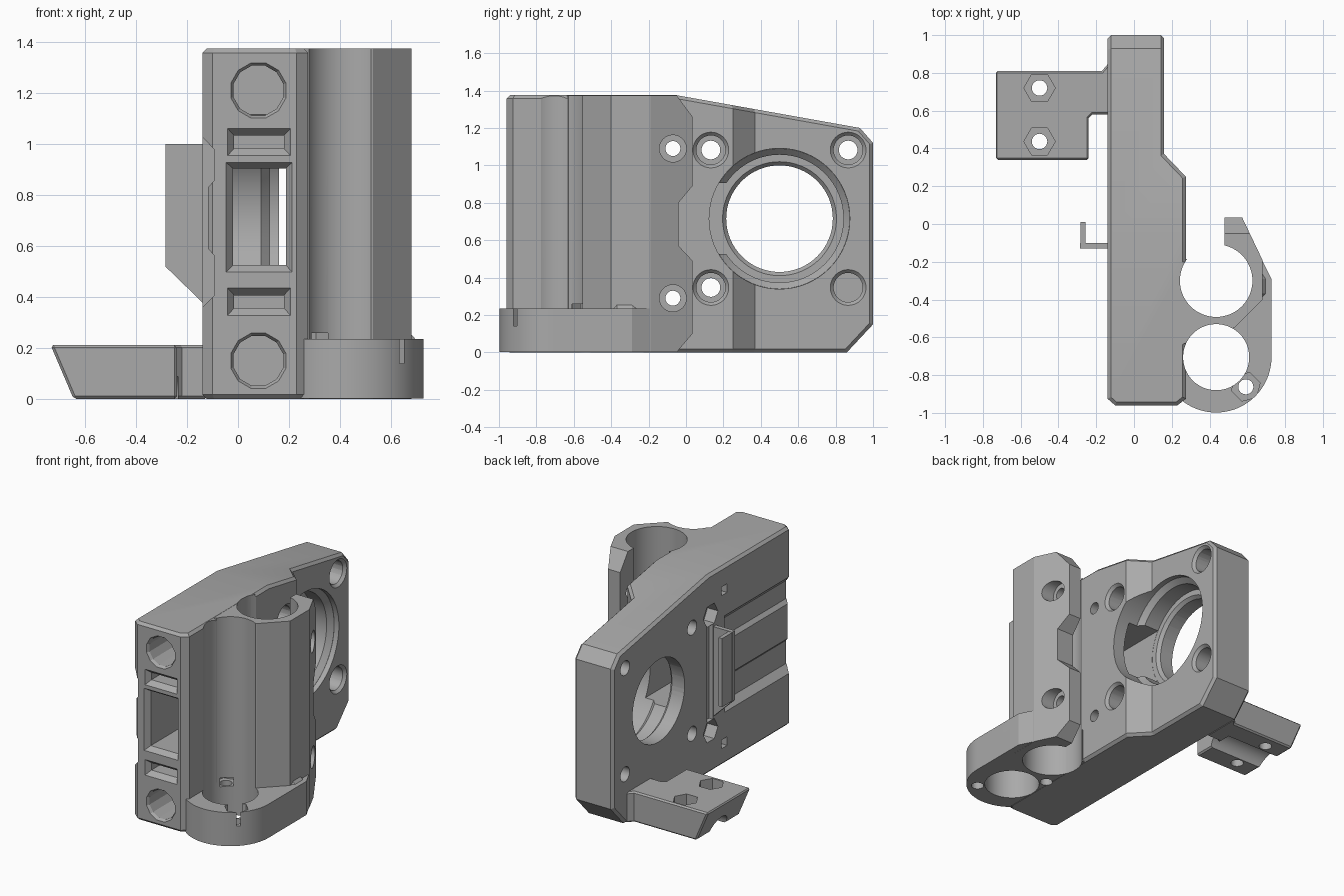
import bpy, bmesh, math

if "Cube" in bpy.data.objects:
    bpy.data.objects.remove(bpy.data.objects["Cube"])

grey = bpy.data.materials.new("mid_grey_plastic")
grey.use_nodes = True
grey.diffuse_color = (0.4, 0.4, 0.4, 1)
grey.node_tree.nodes["Principled BSDF"].inputs["Base Color"].default_value = (0.4, 0.4, 0.4, 1)

PLACE = {"x": lambda u, v, w: (w, u, v),
         "y": lambda u, v, w: (u, w, v),
         "z": lambda u, v, w: (u, v, w)}


def prism(name, pts, axis, a, b, end=None):
    """Extrude a profile along an axis, optionally lofting to another profile."""
    bm = bmesh.new()
    put = PLACE[axis]
    lo = [bm.verts.new(put(u, v, a)) for u, v in pts]
    hi = [bm.verts.new(put(u, v, b)) for u, v in (end or pts)]
    bm.faces.new(lo)
    bm.faces.new(hi[::-1])
    n = len(pts)
    for i in range(n):
        j = (i + 1) % n
        bm.faces.new((lo[i], hi[i], hi[j], lo[j]))
    bmesh.ops.recalc_face_normals(bm, faces=bm.faces)
    mesh = bpy.data.meshes.new(name)
    bm.to_mesh(mesh)
    bm.free()
    mesh.materials.append(grey)
    ob = bpy.data.objects.new(name, mesh)
    bpy.context.collection.objects.link(ob)
    return ob


def ring(u, v, r, n=64, turn=0.0):
    return [(u + r * math.cos(turn + math.tau * i / n),
             v + r * math.sin(turn + math.tau * i / n)) for i in range(n)]


def rect(u0, u1, v0, v1):
    return [(u0, v0), (u1, v0), (u1, v1), (u0, v1)]


def apply_mod(ob, mod):
    bpy.context.view_layer.objects.active = ob
    bpy.ops.object.modifier_apply(modifier=mod.name)


def combine(ob, tool, op="DIFFERENCE"):
    mod = ob.modifiers.new("combine", "BOOLEAN")
    mod.operation, mod.solver, mod.object = op, "EXACT", tool
    apply_mod(ob, mod)
    bpy.data.objects.remove(tool)


def cut(ob, pts, axis, a, b, end=None):
    combine(ob, prism("cutter", pts, axis, a, b, end))


def chamfer(ob, width):
    mod = ob.modifiers.new("chamfer", "BEVEL")
    mod.width, mod.segments = width, 1
    mod.limit_method, mod.angle_limit = "ANGLE", math.radians(65)
    apply_mod(ob, mod)


# Main plate: plan outline trimmed by the side outline
bracket = prism("motor_bracket", [
    (-0.14, -0.925), (-0.10, -0.96), (0.23, -0.96), (0.275, -0.925), (0.275, 0.25),
    (0.16, 0.37), (0.16, 1.0), (-0.14, 1.0)], "z", -0.1, 1.5)
combine(bracket, prism("side_outline", [
    (-1.1, 0), (0.86, 0), (1.1, 0.257), (1.1, 1.006), (0.93, 1.2),
    (-0.05, 1.375), (-1.1, 1.375)], "x", -0.5, 0.5), "INTERSECT")
chamfer(bracket, 0.018)

# Bearing column with a notched rear edge
column = prism("column", [
    (0.2, -0.66), (0.275, -0.63), (0.53, -0.55), (0.68, -0.40), (0.68, -0.19),
    (0.57, 0.04), (0.48, 0.04), (0.48, -0.2), (0.2, -0.2)], "z", -0.1, 1.5)
combine(column, prism("column_side", [
    (-0.9, 0.001), (-0.05, 0.001), (0.035, 0.1), (0.035, 0.49), (-0.04, 0.57),
    (-0.04, 0.80), (0.035, 0.89), (0.035, 1.26), (-0.05, 1.374), (-0.9, 1.374)],
    "x", 0.1, 0.9), "INTERSECT")
combine(bracket, column, "UNION")

# Rounded base around the screw bore
CX, NUT_Y, ROD_Y = 0.435, -0.705, -0.30
arc = [(CX + 0.293 * math.cos(math.radians(t)), NUT_Y + 0.293 * math.sin(math.radians(t)))
       for t in range(-135, 1, 5)]
base = prism("base", [(0.19, -0.9)] + arc + [
    (0.728, -0.29), (0.675, -0.185), (0.19, -0.185)], "z", 0.002, 0.235)
combine(bracket, base, "UNION")

# Sloping shoulder between base and column
shoulder = prism("shoulder", [(0.55, -0.53), (0.728, -0.37), (0.728, -0.29), (0.6, -0.1)],
                 "z", 0.2, 0.275,
                 [(0.55, -0.53), (0.66, -0.37), (0.66, -0.29), (0.6, -0.2)])
combine(bracket, shoulder, "UNION")

# Vertical bores and base nut traps
cut(bracket, ring(CX, NUT_Y, 0.175), "z", -0.2, 1.6)
cut(bracket, ring(CX, ROD_Y, 0.192), "z", -0.2, 1.6)
for x, y, z in ((0.592, -0.862, 0.14), (0.285, -0.54, 0.2)):
    cut(bracket, ring(x, y, 0.04, 24), "z", -0.1, z + 0.02)
    cut(bracket, ring(x, y, 0.078, 6, 0.26), "z", z, 0.26)

# Belt channel and round motor pocket
cut(bracket, rect(-0.02, 0.188, 0.525, 0.905), "y", -1.1, 0.5)
cut(bracket, rect(-0.055, 0.22, 0.49, 0.935), "y", -0.97, -0.925,
    rect(-0.019, 0.187, 0.526, 0.904))
MY, MZ = 0.5, 0.715
cut(bracket, ring(MY, MZ, 0.342), "x", -0.021, 0.5)
cut(bracket, ring(MY, MZ, 0.342), "x", 0.09, 0.125, ring(MY, MZ, 0.376))
cut(bracket, ring(MY, MZ, 0.376), "x", 0.124, 0.5)
cut(bracket, ring(MY, MZ, 0.285), "x", -0.3, 0.1)
cut(bracket, ring(MY, MZ, 0.283), "x", -0.045, -0.015, ring(MY, MZ, 0.31))

# Counterbored motor screws
for y in (0.133, 0.867):
    for z in (0.347, 1.082):
        cut(bracket, ring(y, z, 0.05, 32), "x", -0.3, 0.5)
        cut(bracket, ring(y, z, 0.078, 32), "x", -0.04, 0.5)
        face = 0.275 if y < 0.3 else 0.16
        cut(bracket, ring(y, z, 0.077, 32), "x", face - 0.02, face + 0.01,
            ring(y, z, 0.105, 32))

# Clamp screws through the column with nut traps on the left
for z in (0.29, 1.09):
    cut(bracket, ring(-0.07, z, 0.04, 24), "x", -0.4, 0.9)
    cut(bracket, ring(-0.07, z, 0.072, 32), "x", 0.56, 0.9)
    cut(bracket, ring(-0.07, z, 0.08, 6), "x", -0.3, -0.06)

# Smooth rod sockets, inspection holes and compression slots at the front
for z in (0.15, 1.21):
    cut(bracket, ring(0.08, z, 0.101, 12, 0.26), "y", -1.1, -0.1)
    cut(bracket, ring(0.08, z, 0.118, 12, 0.26), "y", -0.97, -0.94,
        ring(0.08, z, 0.1, 12, 0.26))
    cut(bracket, rect(-0.25, -0.19, z - 0.03, z + 0.03), "x", -0.3, 0.05)
for z in (0.382, 1.008):
    cut(bracket, rect(-0.015, 0.18, z - 0.025, z + 0.025), "y", -1.1, -0.3)
    cut(bracket, rect(-0.045, 0.21, z - 0.058, z + 0.058), "y", -0.965, -0.925,
        rect(-0.014, 0.179, z - 0.024, z + 0.024))

# Ribbed groove and upright recess on the left face
cut(bracket, [(-0.3, 0.30), (-0.16, 0.34), (-0.095, 0.405), (-0.095, 0.565), (-0.118, 0.59),
              (-0.118, 0.83), (-0.095, 0.855), (-0.095, 0.98), (-0.16, 1.05), (-0.3, 1.08)],
    "y", -1.1, -0.22)
cut(bracket, rect(-0.095, -0.03, 0.36, 1.02), "x", -0.3, -0.11)

# Cable clip: web and flange
clip = prism("cable_clip", [(-0.12, 0.36), (-0.285, 0.52), (-0.285, 1.0), (-0.1, 1.0)],
             "y", -0.13, -0.1)
flange = prism("flange", rect(-0.284, -0.256, -0.129, 0.01), "z", 0.523, 0.998)
combine(clip, flange, "UNION")

# Chain mounting foot
foot = prism("mounting_foot", [
    (-0.8, 0.34), (-0.24, 0.34), (-0.24, 0.56), (-0.22, 0.58), (-0.12, 0.58),
    (-0.12, 0.85), (-0.14, 0.845), (-0.17, 0.81), (-0.8, 0.81)], "z", -0.1, 0.4)
combine(foot, prism("foot_front", [
    (-0.735, 0.212), (-0.645, 0.001), (-0.05, 0.001), (-0.05, 0.212)], "y", 0.2, 1.0),
    "INTERSECT")
chamfer(foot, 0.01)
cut(foot, ring(0.578, 0.0, 0.09, 32), "x", -0.9, -0.235)
for y in (0.437, 0.72):
    cut(foot, ring(-0.5, y, 0.041, 24), "z", -0.1, 0.4)
    cut(foot, ring(-0.5, y, 0.083, 6), "z", 0.13, 0.4)

# Smooth round walls, keep edges crisp
for ob in (bracket, clip, foot):
    bpy.ops.object.select_all(action="DESELECT")
    ob.select_set(True)
    bpy.context.view_layer.objects.active = ob
    bpy.ops.object.shade_smooth_by_angle(angle=math.radians(20))
